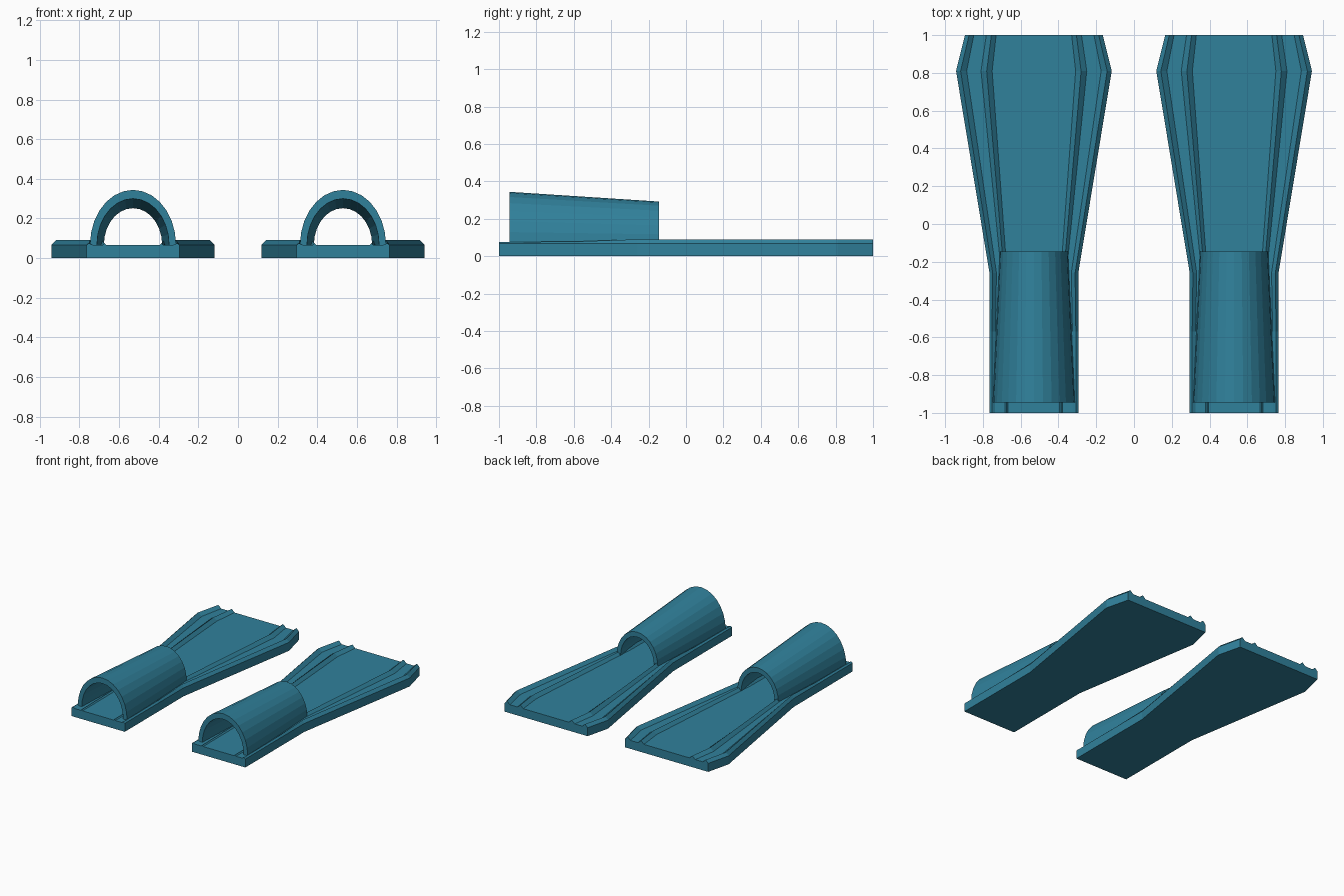
import bpy, bmesh, math

if "Cube" in bpy.data.objects:
    bpy.data.objects.remove(bpy.data.objects["Cube"])

BASE = 0.067   # top of the flat plate
CX = 0.53      # sideways offset of each fin


def make_object(name, bm, x):
    bmesh.ops.recalc_face_normals(bm, faces=bm.faces)
    me = bpy.data.meshes.new(name)
    bm.to_mesh(me)
    bm.free()
    ob = bpy.data.objects.new(name, me)
    ob.location.x = x
    bpy.context.collection.objects.link(ob)
    mat = bpy.data.materials.get("teal_rubber") or bpy.data.materials.new("teal_rubber")
    mat.diffuse_color = (0.03, 0.22, 0.33, 1)
    mat.use_nodes = True
    mat.node_tree.nodes["Principled BSDF"].inputs["Base Color"].default_value = mat.diffuse_color
    me.materials.append(mat)
    return ob


def loft(rings):
    """Skin closed rings of equal length and cap both ends."""
    bm = bmesh.new()
    rows = [[bm.verts.new(p) for p in r] for r in rings]
    n = len(rows[0])
    for a, b in zip(rows, rows[1:]):
        for i in range(n):
            j = (i + 1) % n
            bm.faces.new((a[i], a[j], b[j], b[i]))
    bm.faces.new(rows[0])
    bm.faces.new(rows[-1])
    return bm


# Blade stations: y, ridge top z, then half-widths of the outer and inner ridges
STATIONS = [
    (-1.00, 0.075, (0.235, 0.222, 0.205), (0.152, 0.144, 0.136)),
    (-0.57, 0.079, (0.235, 0.222, 0.204), (0.158, 0.148, 0.138)),
    (-0.26, 0.090, (0.235, 0.218, 0.198), (0.172, 0.158, 0.142)),
    (0.81, 0.090, (0.412, 0.388, 0.356), (0.280, 0.250, 0.221)),
    (1.00, 0.090, (0.365, 0.343, 0.318), (0.252, 0.225, 0.200)),
]


def blade_ring(y, top, outer, inner):
    half = [(outer[0], 0)]
    for ridge in (outer, inner):
        half += [(ridge[0], BASE), (ridge[1], top), (ridge[2], BASE)]
    pts = half + [(-x, z) for x, z in reversed(half)]
    return [(x, y, z) for x, z in pts]


def arch_ring(y, outer, inner, n=14):
    """Half-elliptical band, slightly sunk into the plate."""
    pts = []
    for (w, h), order in ((outer, range(n + 1)), (inner, range(n, -1, -1))):
        arc = [(w * math.cos(math.pi * i / n), y, BASE + h * math.sin(math.pi * i / n)) for i in order]
        foot_a = (arc[0][0], y, BASE - 0.01)
        foot_b = (arc[-1][0], y, BASE - 0.01)
        pts += [foot_a] + arc + [foot_b]
    return pts


for side, x in (("left", -CX), ("right", CX)):
    # ribbed blade
    make_object(side + "_fin_blade", loft([blade_ring(*s) for s in STATIONS]), x)
    # tapered foot pocket, open at both ends
    make_object(side + "_foot_pocket", loft([
        arch_ring(-0.945, (0.217, 0.277), (0.182, 0.233)),
        arch_ring(-0.145, (0.180, 0.225), (0.147, 0.185)),
    ]), x)
